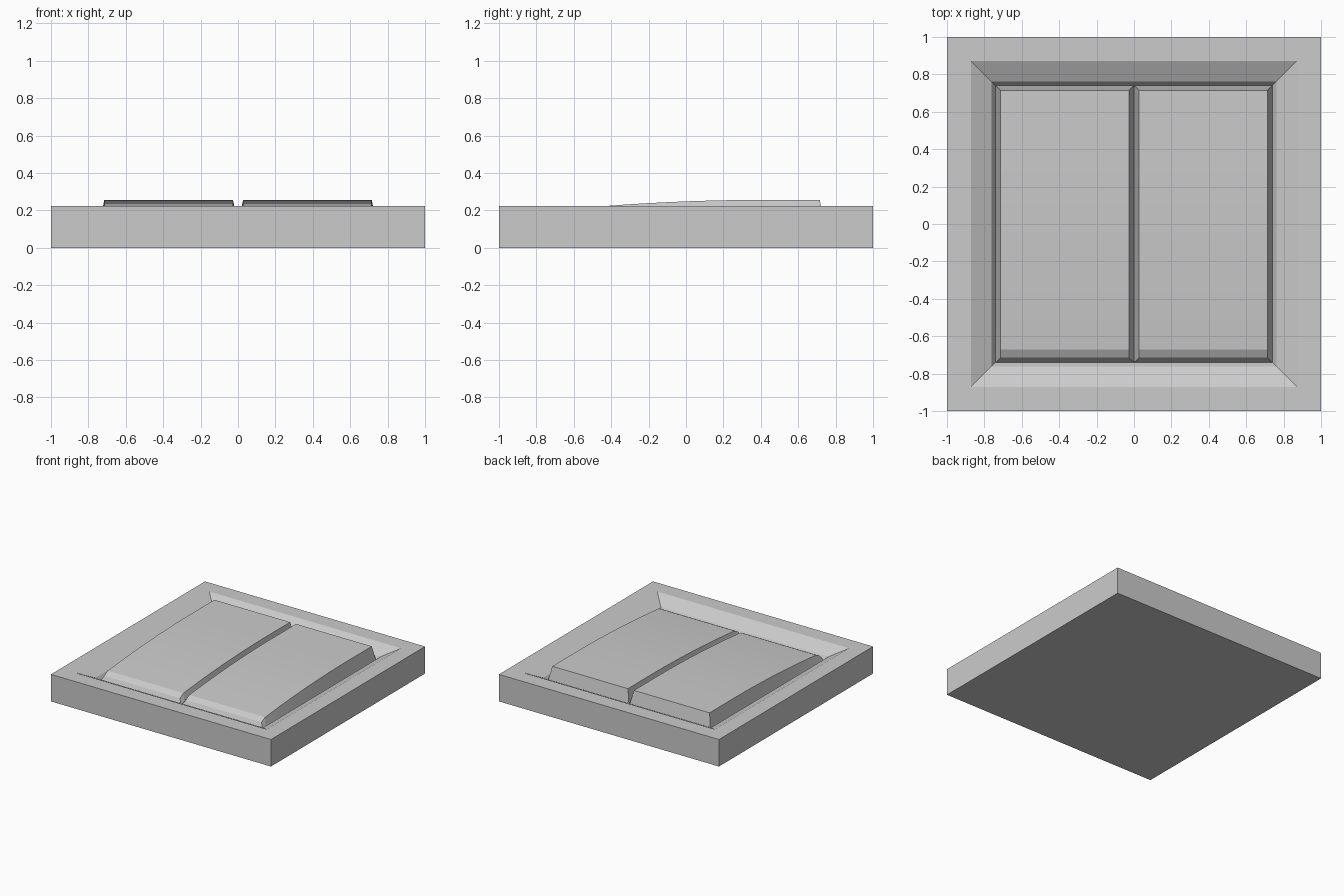
import bpy, bmesh

if "Cube" in bpy.data.objects:
    bpy.data.objects.remove(bpy.data.objects["Cube"])

FLOOR = 0.13  # depth where rocker skirts meet the frame


def finish(name, bm):
    bmesh.ops.recalc_face_normals(bm, faces=bm.faces)
    me = bpy.data.meshes.new(name)
    bm.to_mesh(me)
    bm.free()
    ob = bpy.data.objects.new(name, me)
    bpy.context.collection.objects.link(ob)
    return ob


def smooth(ob):
    bpy.ops.object.select_all(action='DESELECT')
    ob.select_set(True)
    bpy.context.view_layer.objects.active = ob
    bpy.ops.object.shade_smooth_by_angle(angle=0.15)


# Frame plate: square rings from the back, over the rim, down into the recess
def frame():
    bm = bmesh.new()
    rings = []
    for r, z in [(1, 0), (1, 0.222), (0.872, 0.222), (0.763, 0.166), (0.74, FLOOR)]:
        rings.append([bm.verts.new((sx * r, sy * r, z))
                      for sx, sy in [(-1, -1), (1, -1), (1, 1), (-1, 1)]])
    for a, b in zip(rings, rings[1:]):
        for i in range(4):
            j = (i + 1) % 4
            bm.faces.new((a[i], a[j], b[j], b[i]))
    bm.faces.new(rings[0])
    bm.faces.new(rings[-1])
    finish("switch_frame", bm)


# Rocker: gently arched top with flared skirts and a small front lip
def rocker(name, side):
    top = [(-0.715, 0.178)]
    for i in range(13):
        y = -0.67 + (0.715 + 0.67) * i / 12
        top.append((y, 0.256 - 0.0455 * max(0.0, 0.42 - y) ** 2))
    bm = bmesh.new()
    rows = []
    for y, z in top:
        yb = y * 0.74 / 0.715
        rows.append([bm.verts.new((side * x, yy, zz)) for x, yy, zz in
                     [(0.0, yb, FLOOR), (0.027, y, z), (0.715, y, z), (0.74, yb, FLOOR)]])
    for a, b in zip(rows, rows[1:]):
        for i in range(4):
            j = (i + 1) % 4
            bm.faces.new((a[i], a[j], b[j], b[i]))
    bm.faces.new(rows[0])
    bm.faces.new(rows[-1])
    smooth(finish(name, bm))


frame()
rocker("left_rocker", -1)
rocker("right_rocker", 1)
